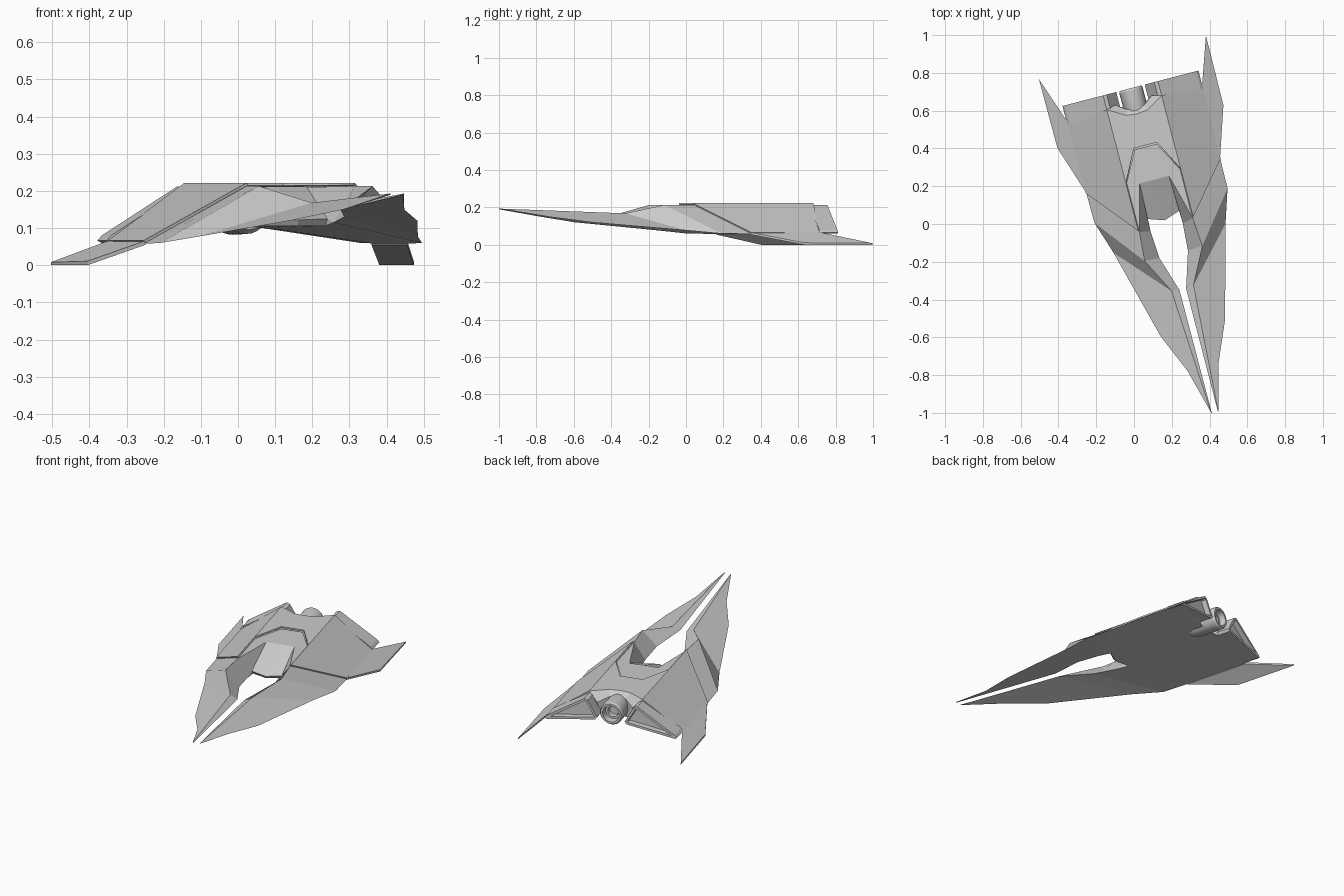
import bpy, bmesh, math
from mathutils import Matrix

if "Cube" in bpy.data.objects:
    bpy.data.objects.remove(bpy.data.objects["Cube"])

YAW = math.radians(14.6)
PLACE = Matrix.Rotation(YAW, 4, 'Z') @ Matrix.Translation((0.163, 0, 0))


def finish(name, bm):
    """Turn a bmesh into an object on the ship's yawed centre line."""
    me = bpy.data.meshes.new(name)
    bm.to_mesh(me)
    bm.free()
    ob = bpy.data.objects.new(name, me)
    bpy.context.collection.objects.link(ob)
    ob.matrix_world = PLACE
    return ob


def mirrored(pts, faces):
    """Half a hull from named points, mirrored across x = 0."""
    bm = bmesh.new()
    for s in (1, -1):
        v = {k: bm.verts.new((s * p[0], p[1], p[2])) for k, p in pts.items()}
        for f in faces:
            bm.faces.new([v[k] for k in f.split()])
    bmesh.ops.remove_doubles(bm, verts=bm.verts, dist=0.0005)
    bmesh.ops.recalc_face_normals(bm, faces=bm.faces)
    return bm


# Forked front hull, with collar, cockpit recess and underside
P = dict(
    a=(0, .38, .213), b=(.06, .38, .213), c=(.148, .217, .213),
    i0=(.08, .2, .21), d=(0, .2, .212),
    r1=(.146, -.048, .213), r2=(.158, -.204, .213), r3=(.06, -.393, .168),
    t=(.019, -1.072, .193), ti=(.0165, -1.072, .19),
    i1=(.088, -.06, .115), i2=(.078, -.208, .13), i3=(.018, -.4, .15),
    e1=(.366, .217, .058), e2=(.364, .058, .06), e3=(.306, -.121, .077),
    e4=(.177, -.609, .12), e5=(.085, -.824, .15),
    n1=(.088, .008, .125), n0=(0, -.022, .122),
    m1=(.085, .02, .106), m0=(0, -.01, .106),
    w=(.369, .606, .058), br=(.085, .62, .1), cb=(0, .6, .1))
F = ["a b c i0 d", "c r1 i0", "c e1 r1", "e1 e2 r2 r1", "e2 e3 r3 r2",
     "e3 e4 e5 t r3", "r1 r2 i2 i1", "r2 r3 i3 i2", "r3 t ti i3",
     "i0 r1 i1 n1", "d i0 n1 n0", "n1 m1 m0 n0", "n1 i1 m1",
     "e5 ti t", "e4 e3 i3 ti e5", "e3 e2 i2 i3", "e2 e1 i1 i2",
     "e1 w br m1 i1", "m1 br cb m0"]
finish("front_hull", mirrored(P, F))

# Raised rear hull shell with the engine notch
P = dict(
    a=(0, .388, .222), b=(.063, .388, .222), c=(.15, .222, .222),
    r1=(.15, -.043, .222), e1=(.369, .222, .066), w=(.369, .606, .066),
    rr=(.15, .622, .222), nn=(.058, .567, .222), n0=(0, .56, .222),
    s0=(0, .59, .2), s1=(.045, .595, .195), s2=(.1, .635, .17),
    q0=(0, .59, .1), q1=(.045, .595, .1), q2=(.085, .625, .1))
F = ["a b c rr nn n0", "c r1 e1 w rr", "n0 nn s1 s0", "nn rr s2 s1",
     "s0 s1 q1 q0", "s1 s2 q2 q1", "rr w q2 s2"]
ob = finish("rear_hull", mirrored(P, F))
m = ob.modifiers.new("shell", 'SOLIDIFY')
m.thickness, m.offset = 0.008, -1

# Drooping swept wing tips
outline = [(.364, .217, .066), (.454, .491, .011), (.457, .87, .008), (.366, .606, .066)]
P = {f"t{i}": p for i, p in enumerate(outline)}
P.update({f"b{i}": (x, y, max(0, z - .011)) for i, (x, y, z) in enumerate(outline)})
F = ["t0 t1 t2 t3", "b3 b2 b1 b0"] + [f"t{i} b{i} b{(i+1)%4} t{(i+1)%4}" for i in range(4)]
finish("wing_tips", mirrored(P, F))

# Wedge-shaped exhaust housings with recessed rear faces
section = [(.372, .066), (.36, .08), (.15, .212), (.13, .205), (.078, .115), (.088, .1), (.36, .06)]
n = len(section)
P = {f"f{i}": (x, .6, z) for i, (x, z) in enumerate(section)}
P.update({f"k{i}": (x, .7, z) for i, (x, z) in enumerate(section)})
F = [" ".join(f"{s}{i}" for i in range(n)) for s in "fk"]
F += [f"f{i} k{i} k{(i+1)%n} f{(i+1)%n}" for i in range(n)]
bm = mirrored(P, F)
for thick, depth in ((.014, 0), (.002, -.03)):
    bm.normal_update()
    back = [f for f in bm.faces if f.normal.y > .9 and f.calc_center_median().y > .69
            and len(f.verts) == n]
    bmesh.ops.inset_individual(bm, faces=back, thickness=thick, depth=depth)
finish("exhaust_housings", bm)

# Round central engine, turned from a profile
profile = [(0, .5), (.05, .5), (.062, .54), (.064, .69), (.058, .7), (.046, .7),
           (.042, .665), (.03, .665), (.027, .64), (0, .64)]
bm = bmesh.new()
verts = [bm.verts.new((r, y, 0)) for r, y in profile]
edges = [bm.edges.new(e) for e in zip(verts, verts[1:])]
bmesh.ops.spin(bm, geom=verts + edges, axis=(0, 1, 0), cent=(0, 0, 0),
               angle=math.tau, steps=24)
bmesh.ops.remove_doubles(bm, verts=bm.verts, dist=0.0005)
bmesh.ops.recalc_face_normals(bm, faces=bm.faces)
bmesh.ops.translate(bm, verts=bm.verts, vec=(0, 0, .146))
ob = finish("engine", bm)
bpy.context.view_layer.objects.active = ob
ob.select_set(True)
bpy.ops.object.shade_smooth_by_angle(angle=math.radians(30))
